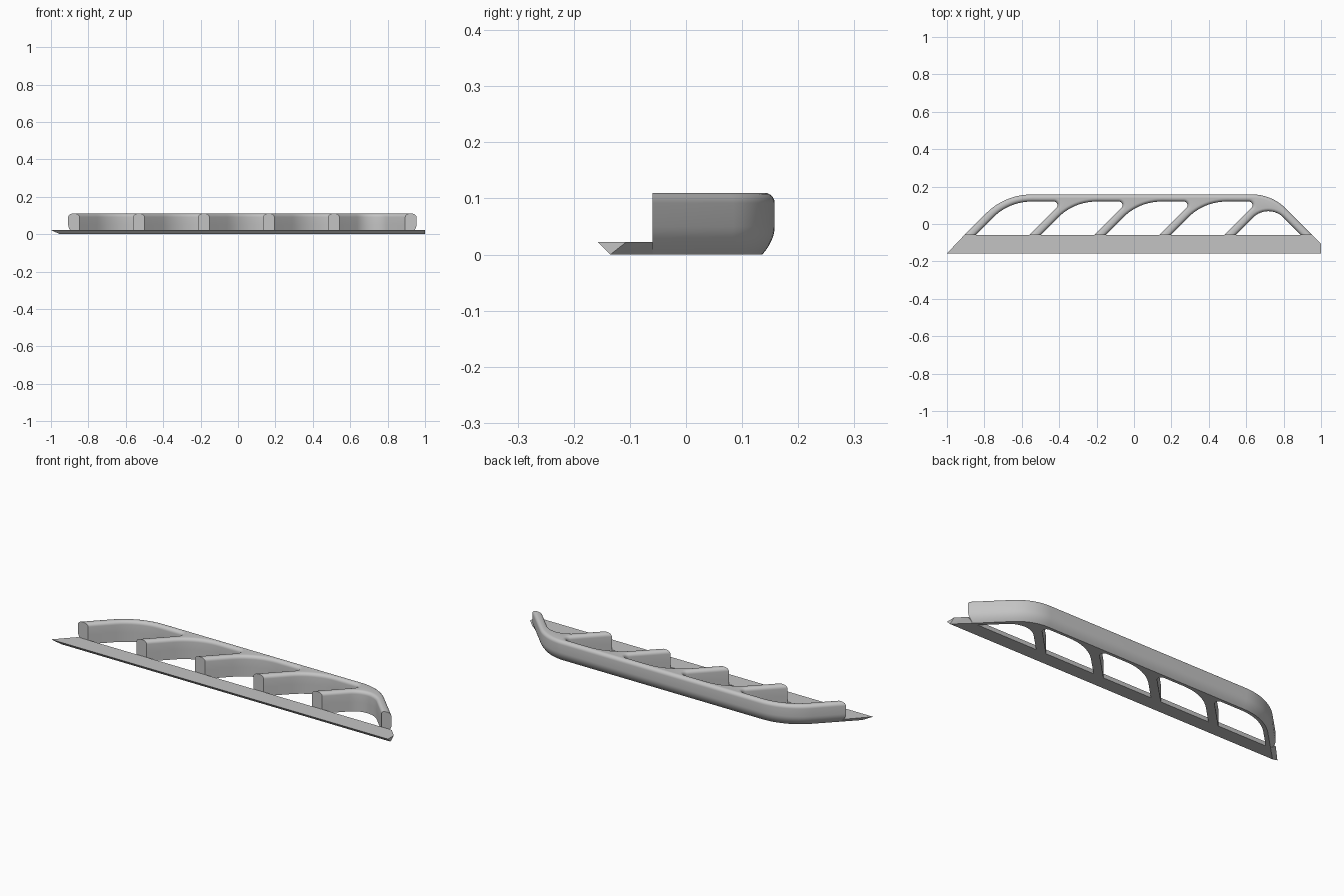
import bpy
import bmesh
from math import cos, sin, tan, radians, pi
from mathutils import Vector
from mathutils.geometry import intersect_line_line

cube = bpy.data.objects.get("Cube")
if cube:
    bpy.data.objects.remove(cube)

grey = bpy.data.materials.new("plain grey")
grey.use_nodes = True
colour = (0.55, 0.55, 0.55, 1)
grey.diffuse_color = colour
grey.node_tree.nodes["Principled BSDF"].inputs["Base Color"].default_value = colour

FRONT, BACK = -0.06, 0.158      # front cut and outer back of the rail
INNER = 0.12                    # inner side of the rail
LEFT, RIGHT = -0.908, 0.954     # rail ends along the front cut
TOP, LIP = 0.11, 0.022          # rail top and plate top
ROUND = 0.018                   # rounding of the upper edges
STEPS = 12                      # segments per rounded corner


def finish(bm, name, smooth=False):
    bmesh.ops.recalc_face_normals(bm, faces=bm.faces)
    mesh = bpy.data.meshes.new(name)
    bm.to_mesh(mesh)
    bm.free()
    mesh.materials.append(grey)
    obj = bpy.data.objects.new(name, mesh)
    bpy.context.collection.objects.link(obj)
    if smooth:
        bpy.ops.object.select_all(action="DESELECT")
        obj.select_set(True)
        bpy.context.view_layer.objects.active = obj
        bpy.ops.object.shade_smooth_by_angle(angle=radians(35))


def inset_outline(corners, offsets):
    """Inset each edge by its kind's offset, then round the corners."""
    lines = []
    for i, (x, y, r, kind) in enumerate(corners):
        nx, ny = corners[(i + 1) % len(corners)][:2]
        a, b = Vector((x, y, 0)), Vector((nx, ny, 0))
        d = (b - a).normalized()
        shift = Vector((-d.y, d.x, 0)) * offsets[kind]
        lines.append((a + shift, b + shift, d))
    points = []
    for i, (x, y, r, kind) in enumerate(corners):
        a0, a1, d0 = lines[i - 1]
        b0, b1, d1 = lines[i]
        p = intersect_line_line(a0, a1, b0, b1)[0]
        if r == 0:
            points.append(p)
            continue
        side = 1 if d0.cross(d1).z > 0 else -1
        radius = r - side * offsets[kind]
        turn = d0.angle(d1)
        start = p - d0 * radius * tan(turn / 2)
        normal = Vector((-d0.y, d0.x, 0)) * side
        for k in range(STEPS + 1):
            t = turn * k / STEPS
            points.append(start + d0 * radius * sin(t)
                          + normal * radius * (1 - cos(t)))
    return points


# Plan of the rail and its slanted ribs as one comb-shaped outline
rise = INNER - FRONT
width = 0.06
rib_x = [LEFT + 0.3475 * i for i in range(5)]
plan = []
for i, x in enumerate(rib_x):
    plan.append((x, FRONT, 0, "front"))
    plan.append((x + width, FRONT, 0, "inner"))
    if i < 4:
        plan.append((x + width + rise, INNER, 0.29, "inner"))
        plan.append((rib_x[i + 1] + rise, INNER, 0.02, "inner"))
gap_left, gap_right = rib_x[4] + width, RIGHT - width
half = (gap_right - gap_left) / 2
plan.append((gap_left + half, FRONT + half, 0.115, "inner"))
plan.append((gap_right, FRONT, 0, "front"))
plan.append((RIGHT, FRONT, 0, "outer"))
plan.append((RIGHT - BACK + FRONT, BACK, 0.25, "outer"))
plan.append((LEFT + BACK - FRONT, BACK, 0.345, "outer"))

# Heights with outer and inner insets: flared underside, upright wall, round top
layers = []
for k in range(7):
    t = k / 6
    layers.append((0.05 * t, LIP * (1 - t) ** 2, 0))
for k in range(7):
    a = pi / 2 * k / 6
    inset = ROUND * (1 - cos(a))
    layers.append((TOP - ROUND + ROUND * sin(a), inset, inset))

bm = bmesh.new()
rings = []
for z, outer, inner in layers:
    outline = inset_outline(plan, {"front": 0, "outer": outer, "inner": inner})
    rings.append([bm.verts.new((p.x, p.y, z)) for p in outline])
for low, high in zip(rings, rings[1:]):
    for j in range(len(low)):
        bm.faces.new((low[j - 1], low[j], high[j], high[j - 1]))
caps = [bm.faces.new(rings[0][::-1]), bm.faces.new(rings[-1])]
bm.normal_update()
bmesh.ops.triangulate(bm, faces=caps, ngon_method="EAR_CLIP")
finish(bm, "ribbed_rail", smooth=True)

# Thin front plate with a bevelled underside and slanted ends
bm = bmesh.new()
draft = 0.031
upper = [(-1, -0.157), (1, -0.157), (1, -0.107), (RIGHT, FRONT), (LEFT, FRONT)]
lower = [(-0.952, -0.135), (1, -0.135), (RIGHT - draft, FRONT), (LEFT + draft, FRONT)]
for outline, z in ((upper, LIP), (lower, 0)):
    for x, y in outline:
        bm.verts.new((x, y, z))
bmesh.ops.convex_hull(bm, input=bm.verts)
bmesh.ops.dissolve_limit(bm, angle_limit=radians(1), verts=bm.verts, edges=bm.edges)
finish(bm, "front_plate")
